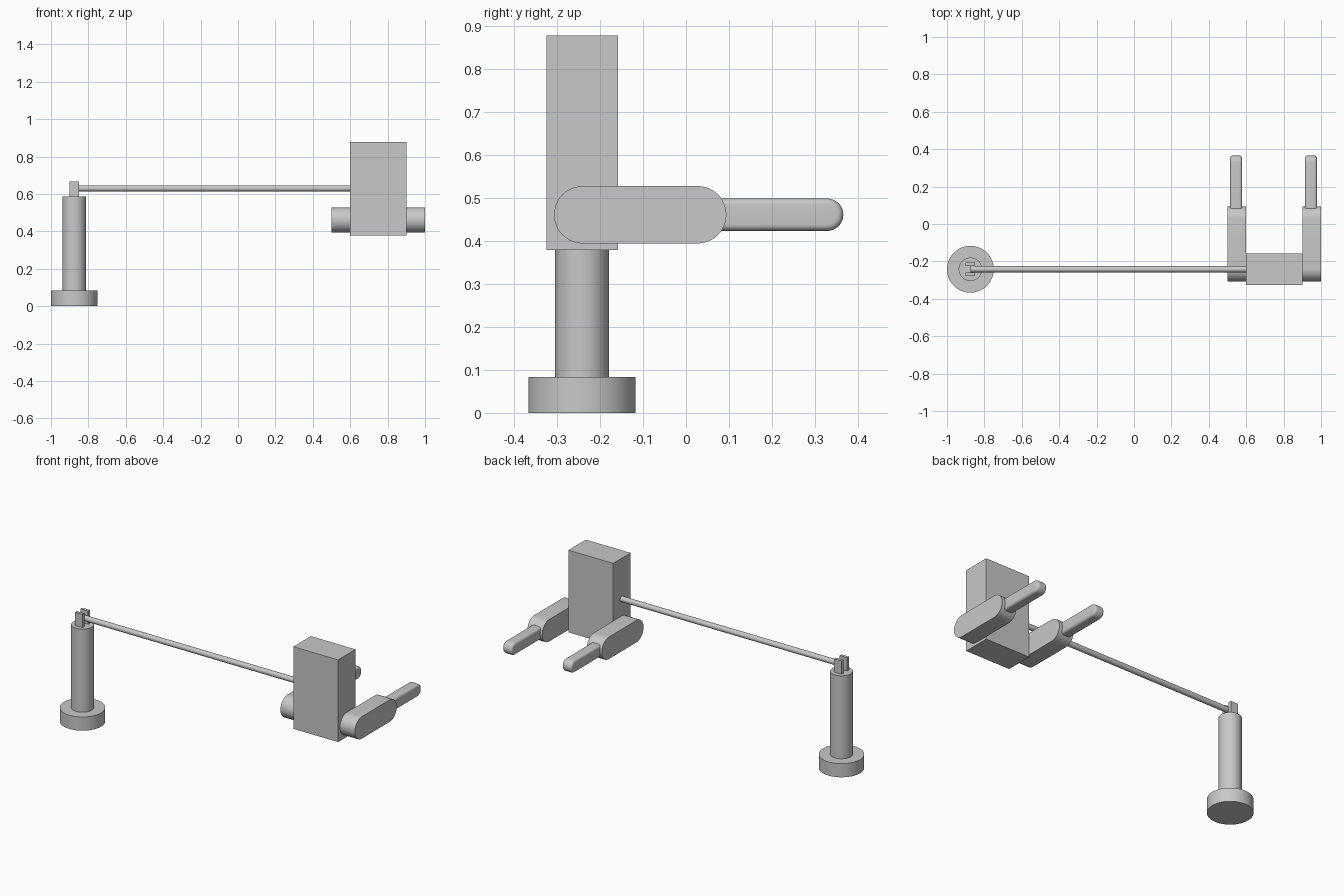
import bpy
import bmesh
import math

if "Cube" in bpy.data.objects:
    bpy.data.objects.remove(bpy.data.objects["Cube"])

# One plain grey for everything
grey = bpy.data.materials.new("light_grey")
grey.use_nodes = True
GREY = (0.58, 0.58, 0.58, 1)
grey.diffuse_color = GREY
grey.node_tree.nodes["Principled BSDF"].inputs["Base Color"].default_value = GREY


def finish(obj, name, smooth=False):
    obj.name = name
    obj.data.name = name
    obj.data.materials.clear()
    obj.data.materials.append(grey)
    if smooth:
        bpy.ops.object.select_all(action='DESELECT')
        obj.select_set(True)
        bpy.context.view_layer.objects.active = obj
        bpy.ops.object.shade_smooth_by_angle(angle=math.radians(35))
    return obj


def cylinder(name, radius, length, centre, rotation=(0, 0, 0), sides=64):
    bpy.ops.mesh.primitive_cylinder_add(vertices=sides, radius=radius, depth=length,
                                        location=centre, rotation=rotation)
    return finish(bpy.context.object, name, True)


def box(name, low, high):
    centre = [(a + b) / 2 for a, b in zip(low, high)]
    bpy.ops.mesh.primitive_cube_add(size=1, location=centre)
    obj = bpy.context.object
    obj.scale = [b - a for a, b in zip(low, high)]
    return finish(obj, name)


def round_ended_bar(name, x, width, y0, y1, z, radius, fillet=0.0, steps=24):
    """Slot-shaped side profile extruded along x, with optional rounded rims."""
    bm = bmesh.new()
    verts = []
    for centre_y, start in ((y1 - radius, -math.pi / 2), (y0 + radius, math.pi / 2)):
        for i in range(steps + 1):
            a = start + math.pi * i / steps
            verts.append(bm.verts.new((-width / 2, centre_y + radius * math.cos(a),
                                       radius * math.sin(a))))
    cap = bm.faces.new(verts)
    ext = bmesh.ops.extrude_face_region(bm, geom=[cap])
    moved = [g for g in ext["geom"] if isinstance(g, bmesh.types.BMVert)]
    bmesh.ops.translate(bm, verts=moved, vec=(width, 0, 0))
    bmesh.ops.recalc_face_normals(bm, faces=bm.faces)
    if fillet:
        rims = [e for e in bm.edges if abs(e.verts[0].co.x - e.verts[1].co.x) < 1e-6]
        bmesh.ops.bevel(bm, geom=rims, offset=fillet, segments=6, profile=0.5,
                        affect='EDGES', clamp_overlap=True)
    mesh = bpy.data.meshes.new(name)
    bm.to_mesh(mesh)
    bm.free()
    obj = bpy.data.objects.new(name, mesh)
    bpy.context.collection.objects.link(obj)
    obj.location = (x, 0, z)
    return finish(obj, name, True)


# Stand: round foot, post and two-pronged fork
STAND_X, AXIS_Y = -0.875, -0.242
cylinder("stand_base", 0.125, 0.083, (STAND_X, AXIS_Y, 0.0415))
cylinder("stand_post", 0.0625, 0.504, (STAND_X, AXIS_Y, 0.335))
for name, side in (("front_prong", -1), ("back_prong", 1)):
    ys = sorted((AXIS_Y + side * 0.018, AXIS_Y + side * 0.035))
    box(name, (STAND_X - 0.025, ys[0], 0.58), (STAND_X + 0.025, ys[1], 0.668))

# Rod from the fork into the body
cylinder("rod", 0.0165, 1.525, (STAND_X + 0.7625, AXIS_Y, 0.63),
         (0, math.pi / 2, 0), sides=40)

# Body block
box("body", (0.6, -0.325, 0.379), (0.9, -0.158, 0.878))

# Arms on both sides, each with a slimmer round-edged forearm
for side, x in (("left", 0.95), ("right", 0.55)):
    round_ended_bar(side + "_arm", x, 0.1, -0.307, 0.094, 0.461, 0.0667)
    round_ended_bar(side + "_forearm", x - 0.004, 0.065, -0.02, 0.366, 0.461,
                    0.0375, fillet=0.015)
